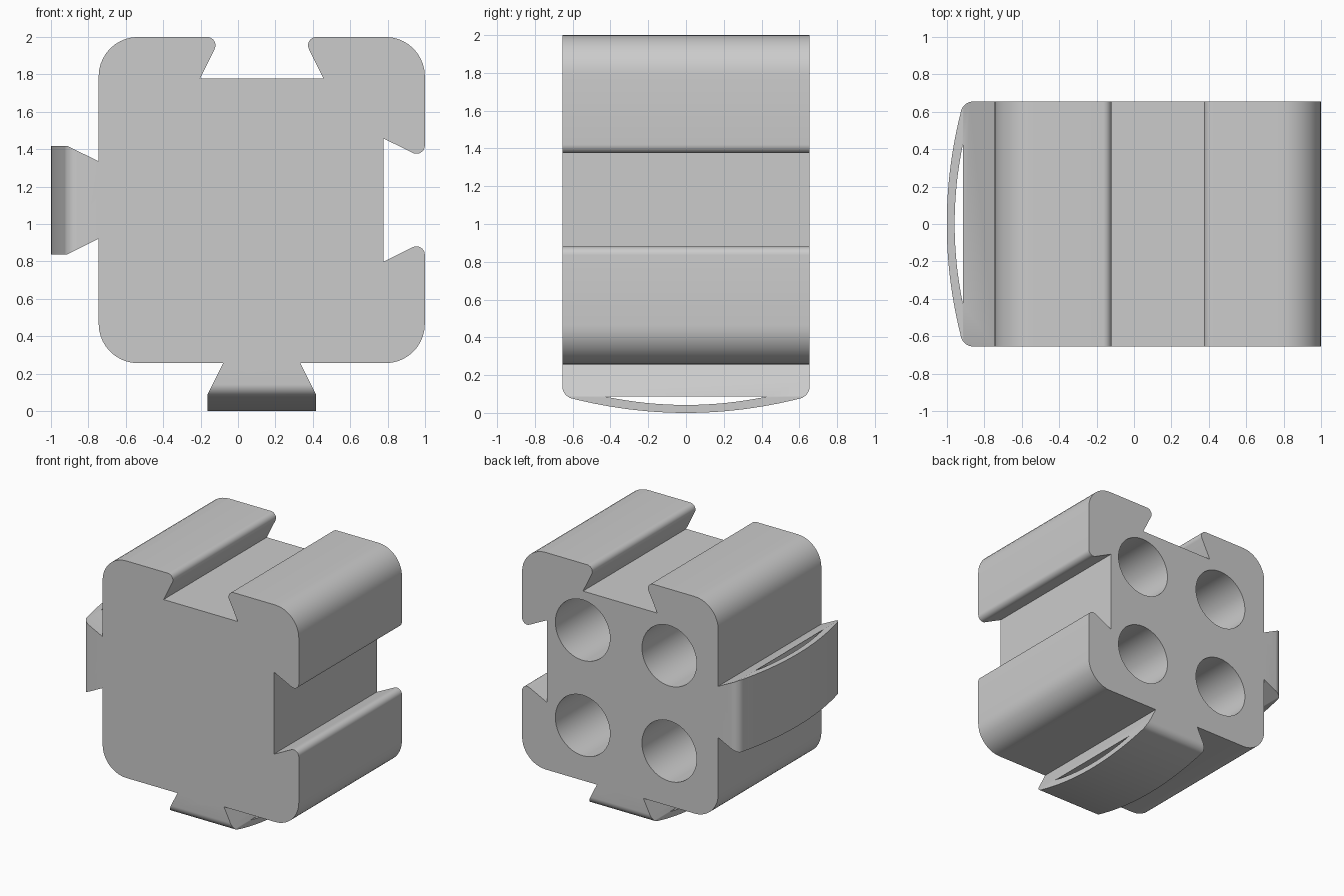
import bpy, bmesh, math
from mathutils import Vector

cube = bpy.data.objects.get("Cube")
if cube:
    bpy.data.objects.remove(cube, do_unlink=True)

CX, CZ, HALF, DEPTH = 0.127, 1.128, 0.872, 0.655

grey = bpy.data.materials.new("light_grey")
grey.use_nodes = True
grey.diffuse_color = (0.6, 0.6, 0.6, 1)
grey.node_tree.nodes["Principled BSDF"].inputs["Base Color"].default_value = (0.6, 0.6, 0.6, 1)


def rounded(corners, steps=10):
    """Outline from (x, y, radius) corners, with each corner filleted."""
    pts = []
    for i, (x, y, r) in enumerate(corners):
        p = Vector((x, y))
        if not r:
            pts.append(p)
            continue
        a = (Vector(corners[i - 1][:2]) - p).normalized()
        b = (Vector(corners[(i + 1) % len(corners)][:2]) - p).normalized()
        half = a.angle(b) / 2
        centre = p + (a + b).normalized() * r / math.sin(half)
        start = p + a * r / math.tan(half) - centre
        end = p + b * r / math.tan(half) - centre
        sweep = start.angle(end)
        for k in range(steps + 1):
            t = k / steps
            pts.append(centre + (start * math.sin((1 - t) * sweep)
                                 + end * math.sin(t * sweep)) / math.sin(sweep))
    return pts


def prism(name, pts, low, high, place):
    """Extrude an outline from low to high; place maps (a, b, h) to a point."""
    bm = bmesh.new()
    ends = [[bm.verts.new(place(p[0], p[1], h)) for p in pts] for h in (low, high)]
    bm.faces.new(ends[0])
    bm.faces.new(ends[1])
    for i in range(len(pts)):
        bm.faces.new((ends[0][i - 1], ends[0][i], ends[1][i], ends[1][i - 1]))
    bmesh.ops.recalc_face_normals(bm, faces=bm.faces)
    mesh = bpy.data.meshes.new(name)
    bm.to_mesh(mesh)
    bm.free()
    mesh.materials.append(grey)
    obj = bpy.data.objects.new(name, mesh)
    bpy.context.collection.objects.link(obj)
    return obj


def combine(obj, other, operation):
    mod = obj.modifiers.new(operation, 'BOOLEAN')
    mod.operation, mod.solver, mod.object = operation, 'EXACT', other
    bpy.context.view_layer.objects.active = obj
    bpy.ops.object.modifier_apply(modifier=mod.name)
    bpy.data.objects.remove(other, do_unlink=True)


# Body: rounded square with dovetail slots on the top and the right
H, R, LIP, FLOOR = HALF, 0.21, 0.045, HALF - 0.222
outline = rounded([
    (-H, -H, R), (H, -H, R),
    (H, -0.22, LIP), (FLOOR, -0.33, 0), (FLOOR, 0.33, 0), (H, 0.22, LIP),
    (H, H, R),
    (0.22, H, LIP), (0.33, FLOOR, 0), (-0.33, FLOOR, 0), (-0.22, H, LIP),
    (-H, H, R)])
body = prism("connector_body", outline, -DEPTH, DEPTH,
             lambda a, b, h: (CX + a, h, CZ + b))

# Four blind round holes in the back
circle = [(0.243 * math.cos(k * math.tau / 48), 0.243 * math.sin(k * math.tau / 48))
          for k in range(48)]
for ox in (-0.437, 0.333):
    for oz in (-0.43, 0.336):
        hole = prism("hole_cutter", circle, DEPTH - 1.2, DEPTH + 0.1,
                     lambda a, b, h: (CX + ox + a, h, CZ + oz + b))
        combine(body, hole, 'DIFFERENCE')


def arc(half_width, edge, peak, steps=24):
    ys = [half_width * (1 - 2 * k / steps) for k in range(steps + 1)]
    return [(y, peak - (peak - edge) * (y / half_width) ** 2) for y in ys]


# Spring tabs: (u across, y along, d outward) in each tab's own frame
frames = {
    "left_tab": lambda u, y, d: (CX - HALF - d, y, CZ + u),
    "bottom_tab": lambda u, y, d: (CX + u, y, CZ - HALF - d),
}
dovetail = [(-0.182, -0.05), (0.182, -0.05), (0.29, 0.168),
            (0.29, 0.4), (-0.29, 0.4), (-0.29, 0.168)]
bow = arc(0.595, 0.182, 0.256)
corner = [(DEPTH, -0.05, 0), (DEPTH, 0.17, 0.068)]
side = rounded(corner + [(y, d, 0) for y, d in bow]
               + [(-y, d, r) for y, d, r in reversed(corner)])
slit = arc(0.435, 0.168, 0.214)
for name, frame in frames.items():
    tab = prism(name, dovetail, -DEPTH, DEPTH, lambda a, b, h: frame(a, h, b))
    combine(tab, prism("side_cutter", side, -0.5, 0.5,
                       lambda a, b, h: frame(h, a, b)), 'INTERSECT')
    combine(tab, prism("slit_cutter", slit, -0.6, 0.6,
                       lambda a, b, h: frame(h, a, b)), 'DIFFERENCE')
    combine(body, tab, 'UNION')

# Smooth the rounded surfaces, keep the edges sharp
bpy.ops.object.select_all(action='DESELECT')
body.select_set(True)
bpy.context.view_layer.objects.active = body
bpy.ops.object.shade_smooth_by_angle(angle=math.radians(30))
